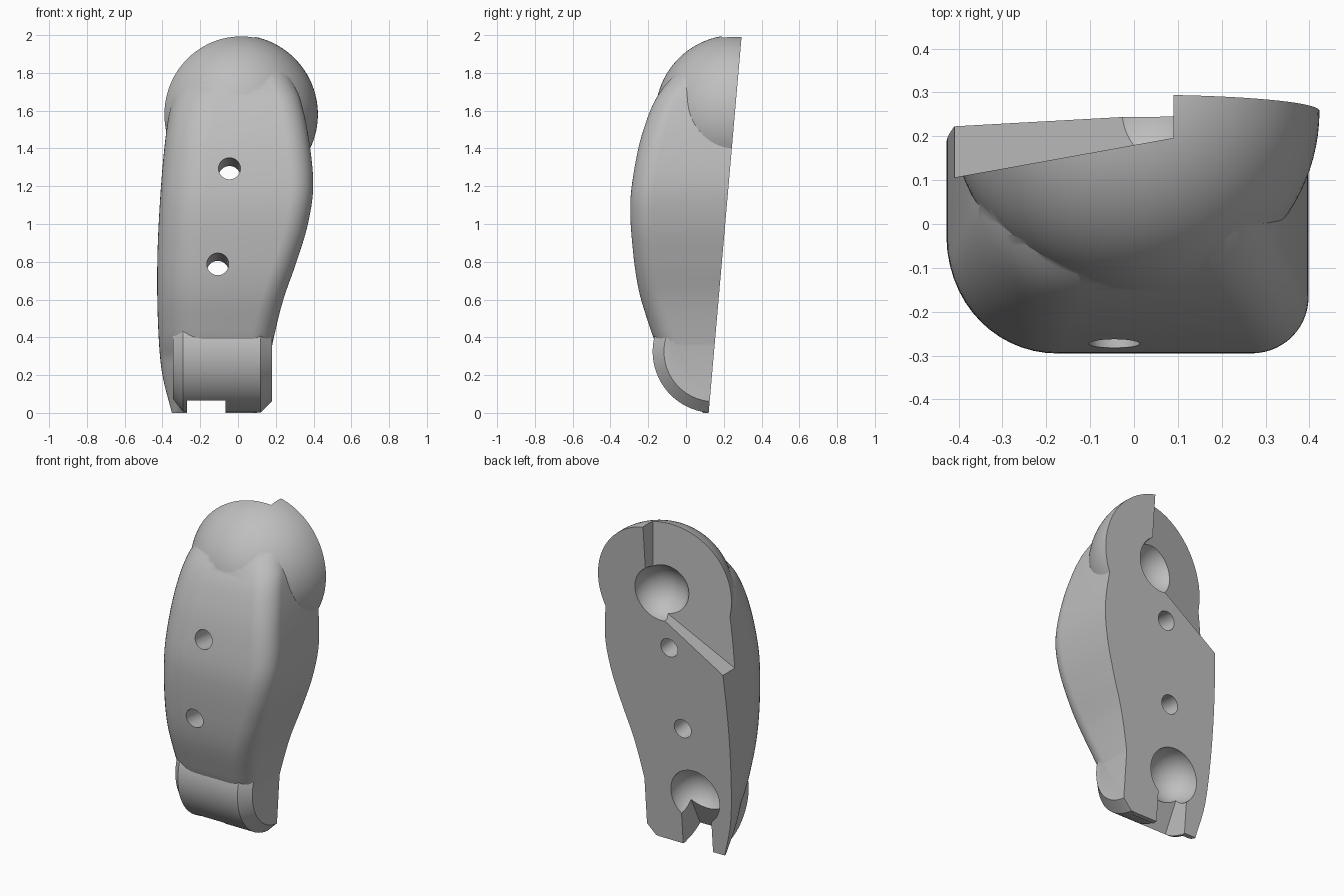
import bpy, bmesh, math
from mathutils import Vector

default = bpy.data.objects.get("Cube")
if default:
    bpy.data.objects.remove(default, do_unlink=True)

grey = bpy.data.materials.new("plain_grey")
grey.use_nodes = True
COLOUR = (0.52, 0.52, 0.52, 1)
grey.diffuse_color = COLOUR
grey.node_tree.nodes["Principled BSDF"].inputs["Base Color"].default_value = COLOUR


def finish(name, bm):
    bmesh.ops.recalc_face_normals(bm, faces=bm.faces)
    mesh = bpy.data.meshes.new(name)
    bm.to_mesh(mesh)
    bm.free()
    mesh.materials.append(grey)
    obj = bpy.data.objects.new(name, mesh)
    bpy.context.collection.objects.link(obj)
    return obj


def loft(name, rings):
    """Skin closed rings of equal length and cap both ends."""
    bm = bmesh.new()
    rows = [[bm.verts.new(p) for p in ring] for ring in rings]
    for a, b in zip(rows, rows[1:]):
        for i in range(len(a)):
            bm.faces.new((a[i - 1], a[i], b[i], b[i - 1]))
    bm.faces.new(rows[0])
    bm.faces.new(rows[-1])
    return finish(name, bm)


def ball(name, centre, radius):
    bm = bmesh.new()
    bmesh.ops.create_uvsphere(bm, u_segments=96, v_segments=48, radius=radius)
    bmesh.ops.translate(bm, verts=bm.verts, vec=centre)
    return finish(name, bm)


def smooth_curve(points):
    """Cubic curve through (z, value) points."""
    def slope(i):
        a, b = points[max(i - 1, 0)], points[min(i + 1, len(points) - 1)]
        return (b[1] - a[1]) / (b[0] - a[0])

    def value(z):
        i = max(k for k in range(len(points) - 1) if points[k][0] <= z or k == 0)
        (z0, v0), (z1, v1) = points[i], points[i + 1]
        h = z1 - z0
        t = (z - z0) / h
        return ((2*t**3 - 3*t**2 + 1) * v0 + (t**3 - 2*t**2 + t) * h * slope(i)
                + (3*t**2 - 2*t**3) * v1 + (t**3 - t**2) * h * slope(i + 1))
    return value


def combine(target, other, operation):
    mod = target.modifiers.new(operation, "BOOLEAN")
    mod.operation = operation
    mod.solver = "EXACT"
    mod.object = other
    bpy.context.view_layer.objects.active = target
    bpy.ops.object.modifier_apply(modifier=mod.name)
    bpy.data.objects.remove(other, do_unlink=True)


# Leaning back plane
TILT = 0.0875
def back_y(z):
    return 0.12 + TILT * z

# Limb outline: front depth, and the two sides
front = smooth_curve([(0, .09), (.15, -.02), (.35, -.15), (.48, -.2), (.65, -.25), (.85, -.28),
                      (1.1, -.295), (1.3, -.272), (1.5, -.225), (1.69, -.143), (1.88, .02)])
low_x = smooth_curve([(0, -.35), (.2, -.4), (.4, -.42), (.7, -.428), (1, -.42),
                      (1.4, -.39), (1.65, -.35), (1.75, -.3), (1.88, -.2)])
high_x = smooth_curve([(0, .1), (.2, .15), (.4, .19), (.6, .24), (.8, .31), (1, .37), (1.2, .398),
                       (1.45, .375), (1.66, .33), (1.75, .29), (1.83, .245), (1.88, .17)])


def limb_ring(z):
    """Section with a wide round on one front corner and a tight one on the other."""
    y, a, b = front(z), low_x(z), high_x(z)
    room = 0.9 * (back_y(z) - y)
    wide, tight = min(.24, room), min(.12, room)
    steps = 14
    ring = [(a, .6, z)]
    for i in range(steps + 1):
        t = math.pi / 2 * i / steps
        ring.append((a + wide * (1 - math.cos(t)), y + wide * (1 - math.sin(t)), z))
    for i in range(steps + 1):
        t = math.pi / 2 * i / steps
        ring.append((b - tight * (1 - math.sin(t)), y + tight * (1 - math.cos(t)), z))
    return ring + [(b, .6, z)]


ROWS = 72
limb = loft("limb_half", [limb_ring(1.88 * i / ROWS) for i in range(ROWS + 1)])

# Upper joint ball
upper = Vector((.003, back_y(1.58), 1.58))
combine(limb, ball("upper_ball", upper, .42), "UNION")

# Lower joint barrel with chamfered ends
lower = Vector((-.167, back_y(.325), .325))


def barrel_ring(x, r, n=96):
    return [(x, lower.y + r * math.cos(math.tau * (i + .5) / n),
             lower.z + r * math.sin(math.tau * (i + .5) / n)) for i in range(n)]


barrel = loft("lower_barrel", [barrel_ring(x, r) for x, r in
                               ((-.345, .27), (-.29, .325), (.12, .325), (.18, .265))])
combine(limb, barrel, "UNION")

# Flat back
back = [(back_y(-1), -1), (back_y(3), 3), (2, 3), (2, -1)]
combine(limb, loft("back_cutter", [[(x, y, z) for y, z in back] for x in (-1, 1)]), "DIFFERENCE")

# Stepped recess on the back of the upper joint
recess = [(.09, 1.49), (-.6, 1.053), (-.6, 2.3), (.09, 2.3)]
combine(limb, loft("recess_cutter", [[(x, .18 + .18 * x, z) for x, z in recess],
                                     [(x, 1, z) for x, z in recess]]), "DIFFERENCE")

# Ball sockets
for centre in (upper, lower):
    combine(limb, ball("socket_cutter", centre, .167), "DIFFERENCE")

# Slot below the lower socket, with a sloping floor
slot = [(.055, .265), (-.045, .07), (-.11, -.06), (.5, -.06), (.5, .265)]
combine(limb, loft("slot_cutter", [[(x, y, z) for y, z in slot] for x in (-.27, -.065)]),
        "DIFFERENCE")

# Pin holes square to the back
for hx, hz in ((-.045, 1.294), (-.107, .788)):
    rings = []
    for y in (-.8, .8):
        zc = hz - TILT * (y + .28)
        rings.append([(hx + .058 * math.cos(math.tau * i / 40), y,
                       zc + .058 * math.sin(math.tau * i / 40)) for i in range(40)])
    combine(limb, loft("hole_cutter", rings), "DIFFERENCE")

# Smooth shading with crisp cut edges
bpy.ops.object.select_all(action="DESELECT")
limb.select_set(True)
bpy.context.view_layer.objects.active = limb
bpy.ops.object.shade_smooth_by_angle(angle=math.radians(25))
